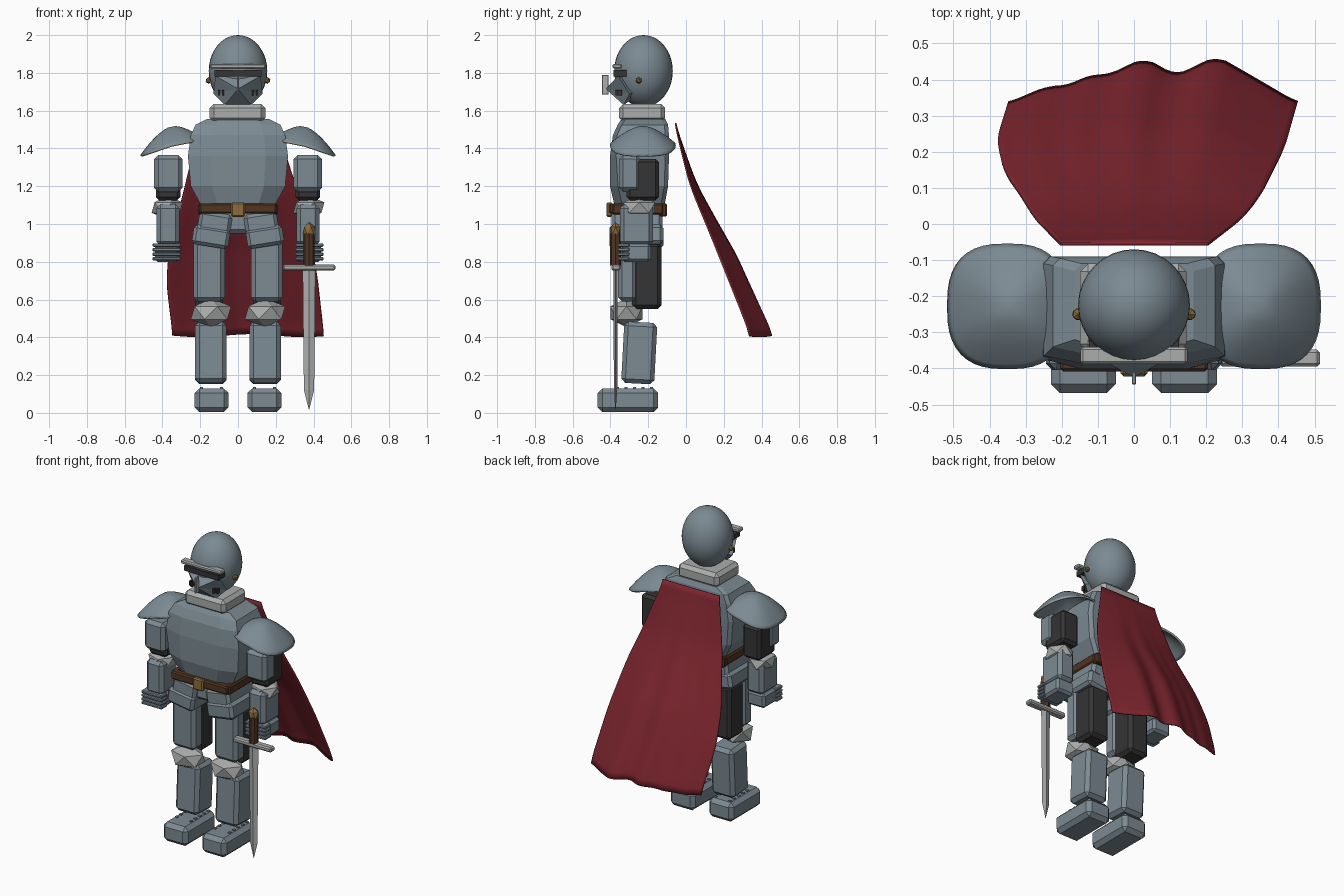
import bpy, bmesh, math
from mathutils import Vector, Matrix

if "Cube" in bpy.data.objects:
    bpy.data.objects.remove(bpy.data.objects["Cube"])


def material(name, rgb):
    m = bpy.data.materials.new(name)
    m.diffuse_color = (*rgb, 1)
    m.use_nodes = True
    m.node_tree.nodes["Principled BSDF"].inputs["Base Color"].default_value = m.diffuse_color
    return m


STEEL = material("blue_steel", (0.20, 0.255, 0.29))
PALE = material("pale_steel", (0.40, 0.42, 0.41))
DARK = material("dark_padding", (0.035, 0.035, 0.035))
LEATHER = material("brown_leather", (0.085, 0.035, 0.016))
BRASS = material("brass", (0.27, 0.15, 0.045))
RED = material("red_cloth", (0.20, 0.018, 0.027))


def finish(name, bm, mat, smooth=False):
    bmesh.ops.recalc_face_normals(bm, faces=bm.faces)
    me = bpy.data.meshes.new(name)
    bm.to_mesh(me)
    bm.free()
    ob = bpy.data.objects.new(name, me)
    bpy.context.collection.objects.link(ob)
    me.materials.append(mat)
    if smooth:
        for p in me.polygons:
            p.use_smooth = True
    return ob


def box(name, x, y, z, mat, bevel=0.0, tilt=(0, 0, 0)):
    """Chamfered box from (min, max) bounds, turned about its centre."""
    bm = bmesh.new()
    bmesh.ops.create_cube(bm, size=1)
    bmesh.ops.scale(bm, verts=bm.verts, vec=(x[1] - x[0], y[1] - y[0], z[1] - z[0]))
    if bevel:
        bmesh.ops.bevel(bm, geom=bm.edges[:], offset=bevel, segments=1, affect='EDGES')
    rot = Matrix.Identity(4)
    for axis, deg in zip("XYZ", tilt):
        rot = Matrix.Rotation(math.radians(deg), 4, axis) @ rot
    centre = Vector((sum(x) / 2, sum(y) / 2, sum(z) / 2))
    bmesh.ops.transform(bm, matrix=Matrix.Translation(centre) @ rot, verts=bm.verts)
    return finish(name, bm, mat)


def pair(name, x, y, z, mat, bevel=0.0, tilt=(0, 0, 0)):
    """Left and right copies of a box given for the +x side."""
    box(name + "_left", x, y, z, mat, bevel, tilt)
    box(name + "_right", (-x[1], -x[0]), y, z, mat, bevel, (tilt[0], -tilt[1], -tilt[2]))


def gem(name, centre, size, mat):
    """Faceted twenty-sided stone shape."""
    bm = bmesh.new()
    bmesh.ops.create_icosphere(bm, subdivisions=1, radius=1)
    bmesh.ops.scale(bm, verts=bm.verts, vec=size)
    bmesh.ops.translate(bm, verts=bm.verts, vec=centre)
    return finish(name, bm, mat)


def loft(name, rings, mat, smooth=False):
    bm = bmesh.new()
    rows = [[bm.verts.new(p) for p in ring] for ring in rings]
    n = len(rows[0])
    for a, b in zip(rows, rows[1:]):
        for i in range(n):
            bm.faces.new((a[i], a[(i + 1) % n], b[(i + 1) % n], b[i]))
    bm.faces.new(rows[0])
    bm.faces.new(rows[-1])
    return finish(name, bm, mat, smooth)


def curve(t, pts):
    """Piecewise linear lookup."""
    for (a, va), (b, vb) in zip(pts, pts[1:]):
        if t <= b:
            return va + (vb - va) * (t - a) / (b - a)
    return pts[-1][1]


# Helmet skull
bm = bmesh.new()
bmesh.ops.create_uvsphere(bm, u_segments=32, v_segments=20, radius=1)
bmesh.ops.scale(bm, verts=bm.verts, vec=(0.155, 0.155, 0.19))
bmesh.ops.translate(bm, verts=bm.verts, vec=(0, -0.225, 1.81))
finish("helmet", bm, STEEL, True)

# Visor: brow bar, eye slit, pointed face guard, nose bar, breath holes
box("brow_bar", (-0.148, 0.148), (-0.388, -0.34), (1.822, 1.848), PALE, 0.007)
box("eye_slit", (-0.125, 0.125), (-0.385, -0.28), (1.782, 1.814), DARK)
bm = bmesh.new()
P = [bm.verts.new(p) for p in (
    (-0.12, -0.36, 1.785), (0.12, -0.36, 1.785), (0.13, -0.30, 1.69), (0.07, -0.33, 1.63),
    (-0.07, -0.33, 1.63), (-0.13, -0.30, 1.69), (0, -0.425, 1.715), (0, -0.22, 1.71))]
for i in range(6):
    bm.faces.new((P[i], P[(i + 1) % 6], P[6]))
    bm.faces.new((P[(i + 1) % 6], P[i], P[7]))
finish("face_guard", bm, STEEL)
box("nose_bar", (-0.006, 0.006), (-0.445, -0.41), (1.685, 1.79), PALE, 0.003)
for k, x in enumerate((0.075, 0.095)):
    pair(f"breath_hole_{k}", (x, x + 0.01), (-0.372 + 0.01 * k, -0.34), (1.68, 1.71), DARK)

# Brass pivots and shoulder studs
for s, side in ((1, "left"), (-1, "right")):
    gem("visor_pivot_" + side, (s * 0.155, -0.25, 1.76), (0.018, 0.018, 0.018), BRASS)
    gem("shoulder_stud_" + side, (s * 0.197, -0.27, 1.522), (0.014, 0.014, 0.014), BRASS)

box("collar", (-0.15, 0.145), (-0.355, -0.11), (1.54, 1.635), PALE, 0.022)

# Breastplate: chamfered ring loft (height, half width, front, back, corner cut)
rings = []
for z, w, f, b, c in ((1.09, 0.19, -0.385, -0.115, 0.05), (1.2, 0.25, -0.41, -0.095, 0.05),
                      (1.36, 0.265, -0.41, -0.09, 0.04), (1.47, 0.25, -0.395, -0.09, 0.03),
                      (1.525, 0.225, -0.37, -0.095, 0.03), (1.555, 0.165, -0.35, -0.11, 0.03)):
    rings.append([(x, y, z) for x, y in (
        (-w, f + c), (-w * 0.55, f + 0.008), (w * 0.55, f + 0.008), (w, f + c),
        (w, b - 0.02), (w - 0.02, b), (-w + 0.02, b), (-w, b - 0.02))])
loft("breastplate", rings, STEEL)

# Pauldrons: bell-shaped domes with a pale rim
for s, side in ((1, "left"), (-1, "right")):
    bm = bmesh.new()
    n, rows = 40, []
    for r in (0.12, 0.25, 0.4, 0.55, 0.7, 0.82, 0.92, 1.0):
        row = []
        for i in range(n):
            a = 2 * math.pi * i / n
            ca, sa = math.cos(a), math.sin(a)
            px = math.copysign(abs(ca) ** 0.75, ca) * r
            py = math.copysign(abs(sa) ** 0.75, sa) * r
            h = 0.098 * (1 - r ** 1.6) + 0.414 - 0.2 * 0.16 * px - 0.022 * r * px * (px > 0)
            row.append(bm.verts.new((s * (0.35 + 0.163 * px), -0.228 + 0.17 * py, 1 + h)))
        rows.append(row)
    for a, b in zip(rows, rows[1:]):
        for i in range(n):
            bm.faces.new((a[i], a[(i + 1) % n], b[(i + 1) % n], b[i]))
    bm.faces.new(rows[0])
    ob = finish("pauldron_" + side, bm, STEEL, True)
    ob.data.materials.append(PALE)
    m = ob.modifiers.new("thickness", 'SOLIDIFY')
    m.thickness, m.offset, m.material_offset_rim = 0.012, 0, 1

# Arms
pair("upper_arm_plate", (0.294, 0.444), (-0.355, -0.24), (1.17, 1.365), STEEL, 0.022)
pair("upper_arm_padding", (0.305, 0.435), (-0.315, -0.143), (1.125, 1.345), DARK, 0.018)
pair("forearm", (0.31, 0.432), (-0.35, -0.175), (0.885, 1.105), STEEL, 0.022)
pair("gauntlet", (0.31, 0.44), (-0.34, -0.185), (0.8, 0.895), STEEL, 0.015)
for k in range(4):
    z = 0.807 + k * 0.024
    pair(f"finger_{k}", (0.302, 0.453), (-0.362, -0.30), (z, z + 0.019), STEEL, 0.005)

# Belt and buckle, hips
box("belt_front", (-0.205, 0.205), (-0.408, -0.36), (1.055, 1.108), LEATHER, 0.008)
box("belt_back", (-0.205, 0.205), (-0.145, -0.1), (1.04, 1.108), LEATHER, 0.008)
pair("belt_side", (0.17, 0.212), (-0.39, -0.12), (1.05, 1.108), LEATHER, 0.008)
box("buckle", (-0.037, 0.037), (-0.422, -0.39), (1.038, 1.115), BRASS, 0.008)
box("hips", (-0.18, 0.18), (-0.37, -0.125), (0.95, 1.1), STEEL, 0.02)

# Hanging hip plates, two overlapping tiers each side
pair("upper_tasset", (0.035, 0.21), (-0.395, -0.125), (0.955, 1.06), STEEL, 0.018, (0, -9, 0))
pair("lower_tasset", (0.045, 0.24), (-0.405, -0.12), (0.88, 0.985), STEEL, 0.018, (0, -9, 0))

# Legs
pair("thigh_plate", (0.07, 0.236), (-0.36, -0.26), (0.59, 0.93), STEEL, 0.022)
pair("thigh_padding", (0.08, 0.226), (-0.285, -0.13), (0.55, 0.9), DARK, 0.02)
pair("shin", (0.06, 0.227), (-0.335, -0.16), (0.155, 0.48), STEEL, 0.022, (-3, 0, 0))
pair("boot", (0.05, 0.23), (-0.468, -0.147), (0.004, 0.13), STEEL, 0.025)
for k in range(5):
    y = -0.37 + k * 0.045
    pair(f"boot_stud_outer_{k}", (0.185, 0.201), (y, y + 0.016), (0.12, 0.137), STEEL)
    pair(f"boot_stud_inner_{k}", (0.079, 0.095), (y, y + 0.016), (0.12, 0.137), STEEL)

# Faceted elbow and knee guards
for s, side in ((1, "left"), (-1, "right")):
    gem("elbow_" + side, (s * 0.375, -0.248, 1.087), (0.092, 0.1, 0.062), PALE)
    gem("knee_" + side, (s * 0.143, -0.315, 0.53), (0.12, 0.1, 0.077), PALE)

# Sword
SX, SY = 0.376, -0.373
loft("blade", [[(SX - w, SY, z), (SX, SY - t, z), (SX + w, SY, z), (SX, SY + t, z)]
               for z, w, t in ((0.018, 0.001, 0.001), (0.12, 0.027, 0.009), (0.765, 0.034, 0.011))], PALE)
box("crossguard", (0.237, 0.515), (-0.395, -0.348), (0.753, 0.785), PALE, 0.008)
for name, z0, z1, r, mat in (("grip", 0.78, 0.95, 0.029, LEATHER),):
    loft(name, [[(SX + r * math.cos(k * math.pi / 4), SY + r * math.sin(k * math.pi / 4), z)
                 for k in range(8)] for z in (z0, z1)], mat)
gem("pommel", (SX, SY, 0.965), (0.036, 0.03, 0.044), BRASS)

# Cape: flaring cloth with folds growing toward a wavy hem
LEFT = [(0, -0.2), (0.42, -0.315), (0.55, -0.36), (0.75, -0.38), (1, -0.345)]
RIGHT = [(0, 0.2), (0.43, 0.355), (0.7, 0.417), (1, 0.455)]
DEPTH = [(0, -0.06), (0.29, 0.02), (0.55, 0.14), (1, 0.34)]
HEM = [(0, 0), (0.13, 0.045), (0.22, 0.05), (0.28, 0.08), (0.34, 0.075), (0.47, 0.125),
       (0.58, 0.075), (0.72, 0.13), (0.84, 0.075), (1, 0)]
bm = bmesh.new()
NU, NV, grid = 48, 28, []
for j in range(NV + 1):
    v = j / NV
    row = []
    for i in range(NU + 1):
        u = i / NU
        soft = lambda t, c, d: (curve(max(t - d, 0), c) + curve(t, c) + curve(min(t + d, 1), c)) / 3
        xl, xr = soft(v, LEFT, 0.05), soft(v, RIGHT, 0.05)
        fold = (1 - v) * 0.05 * math.sin(math.pi * u) + v * soft(u, HEM, 0.03)
        y = soft(v, DEPTH, 0.05) + fold * min(1, v * 1.6) ** 0.9
        z = 1.535 - 1.125 * v - 0.008 * v * math.sin(9 * u)
        row.append(bm.verts.new((xl + (xr - xl) * u, y, z)))
    grid.append(row)
for a, b in zip(grid, grid[1:]):
    for i in range(NU):
        bm.faces.new((a[i], a[i + 1], b[i + 1], b[i]))
cape = finish("cape", bm, RED, True)
m = cape.modifiers.new("thickness", 'SOLIDIFY')
m.thickness, m.offset = 0.008, 0
